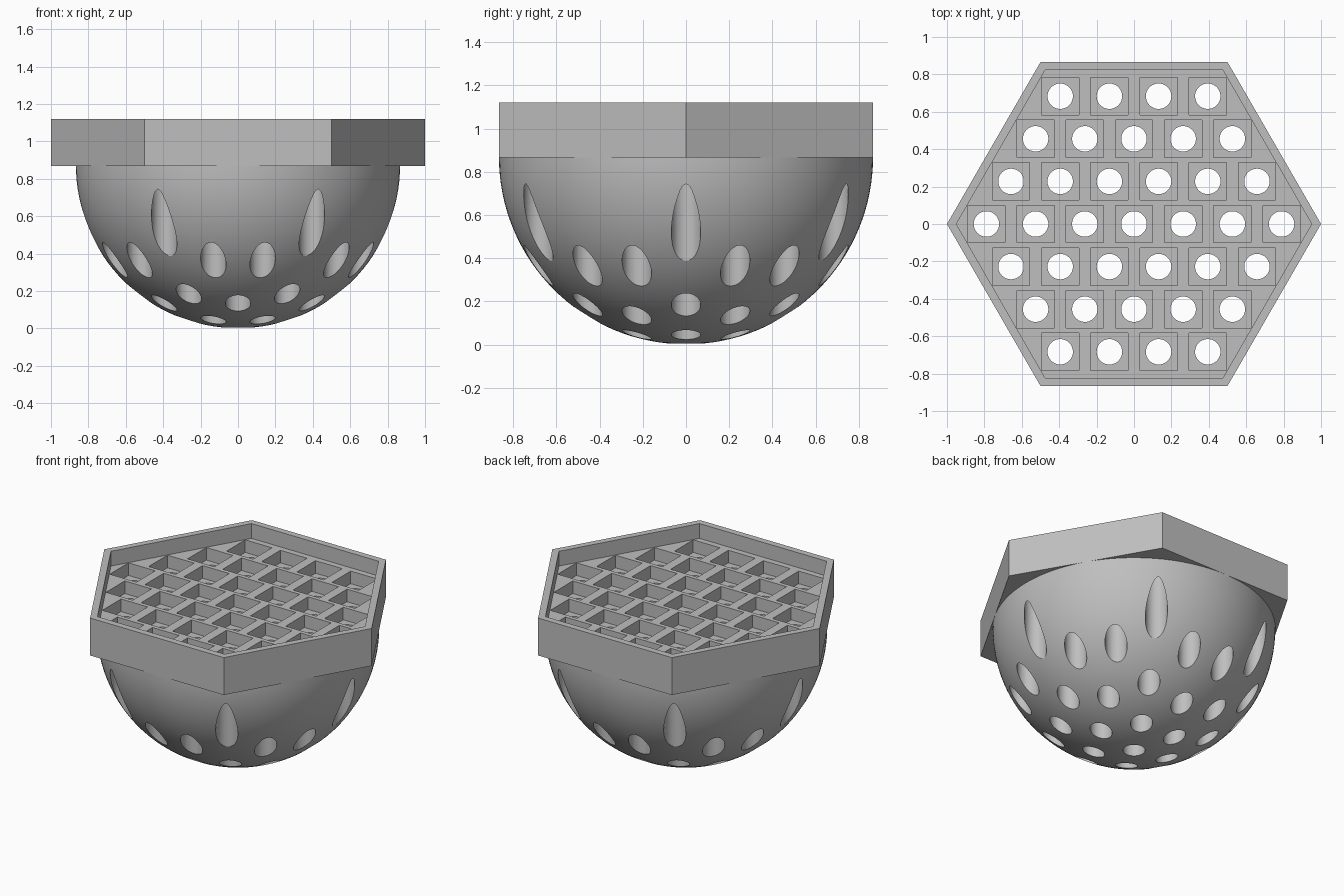
import bpy, bmesh, math
from mathutils import Matrix

cube = bpy.data.objects.get("Cube")
if cube:
    bpy.data.objects.remove(cube, do_unlink=True)

SEAM = 0.867          # bowl rim and underside of the plate
TOP = 1.12            # top of the rim
FLOOR = 1.02          # tray floor inside the rim
POCKET = 0.935        # bottom of the square pockets
RADIUS = 0.866        # bowl radius, equal to the hexagon's flat-side radius
PITCH = 0.263

grey = bpy.data.materials.new("grey plastic")
grey.use_nodes = True
colour = (0.52, 0.52, 0.52, 1)
grey.diffuse_color = colour
grey.node_tree.nodes["Principled BSDF"].inputs["Base Color"].default_value = colour

# Hexagonal grid of hole centres, widest row in the middle
centres = []
for row in range(-3, 4):
    count = 7 - abs(row)
    for i in range(count):
        centres.append(((i - (count - 1) / 2) * PITCH, row * PITCH * math.sqrt(3) / 2))


def add_prism(bm, sides, radius, z0, z1, x=0, y=0, turn=0):
    place = Matrix.Translation((x, y, (z0 + z1) / 2)) @ Matrix.Rotation(turn, 4, "Z")
    bmesh.ops.create_cone(bm, cap_ends=True, segments=sides, radius1=radius,
                          radius2=radius, depth=z1 - z0, matrix=place)


def make_object(name, bm):
    mesh = bpy.data.meshes.new(name)
    bm.to_mesh(mesh)
    bm.free()
    mesh.materials.append(grey)
    obj = bpy.data.objects.new(name, mesh)
    bpy.context.collection.objects.link(obj)
    return obj


def hexagon(name, radius, z0, z1):
    bm = bmesh.new()
    add_prism(bm, 6, radius, z0, z1, turn=math.pi / 6)
    # Put one corner exactly on the x axis
    corner = max(bm.verts, key=lambda v: v.co.x).co
    bmesh.ops.rotate(bm, verts=bm.verts, cent=(0, 0, 0),
                     matrix=Matrix.Rotation(-math.atan2(corner.y, corner.x), 3, "Z"))
    return make_object(name, bm)


def grid_cutter(name, sides, radius, z0, z1, turn=0):
    bm = bmesh.new()
    for x, y in centres:
        add_prism(bm, sides, radius, z0, z1, x, y, turn)
    return make_object(name, bm)


def cut(obj, *cutters):
    bpy.ops.object.select_all(action="DESELECT")
    obj.select_set(True)
    bpy.context.view_layer.objects.active = obj
    for cutter in cutters:
        mod = obj.modifiers.new("cut", "BOOLEAN")
        mod.operation = "DIFFERENCE"
        mod.solver = "EXACT"
        mod.object = cutter
        bpy.ops.object.modifier_apply(modifier=mod.name)
    bpy.ops.object.shade_smooth_by_angle(angle=math.radians(25))


# Hexagonal plate with a raised rim
plate = hexagon("hexagonal_tray", 1, SEAM, TOP)

# Solid hemispherical bowl beneath it
bm = bmesh.new()
bmesh.ops.create_uvsphere(bm, u_segments=128, v_segments=64, radius=RADIUS,
                          matrix=Matrix.Translation((0, 0, SEAM)))
bmesh.ops.bisect_plane(bm, geom=bm.verts[:] + bm.edges[:] + bm.faces[:],
                       plane_co=(0, 0, SEAM), plane_no=(0, 0, 1), clear_outer=True)
bmesh.ops.holes_fill(bm, edges=[e for e in bm.edges if e.is_boundary])
bmesh.ops.recalc_face_normals(bm, faces=bm.faces)
bowl = make_object("perforated_bowl", bm)

# Tray recess, square pockets and vertical through holes
recess = hexagon("recess_cutter", 0.95, FLOOR, TOP + 0.2)
pockets = grid_cutter("pocket_cutter", 4, 0.1 * math.sqrt(2), POCKET, TOP + 0.1, math.pi / 4)
holes = grid_cutter("hole_cutter", 48, 0.068, -0.2, TOP + 0.15)
cut(plate, recess, pockets, holes)
cut(bowl, holes)

for helper in (recess, pockets, holes):
    bpy.data.objects.remove(helper, do_unlink=True)
